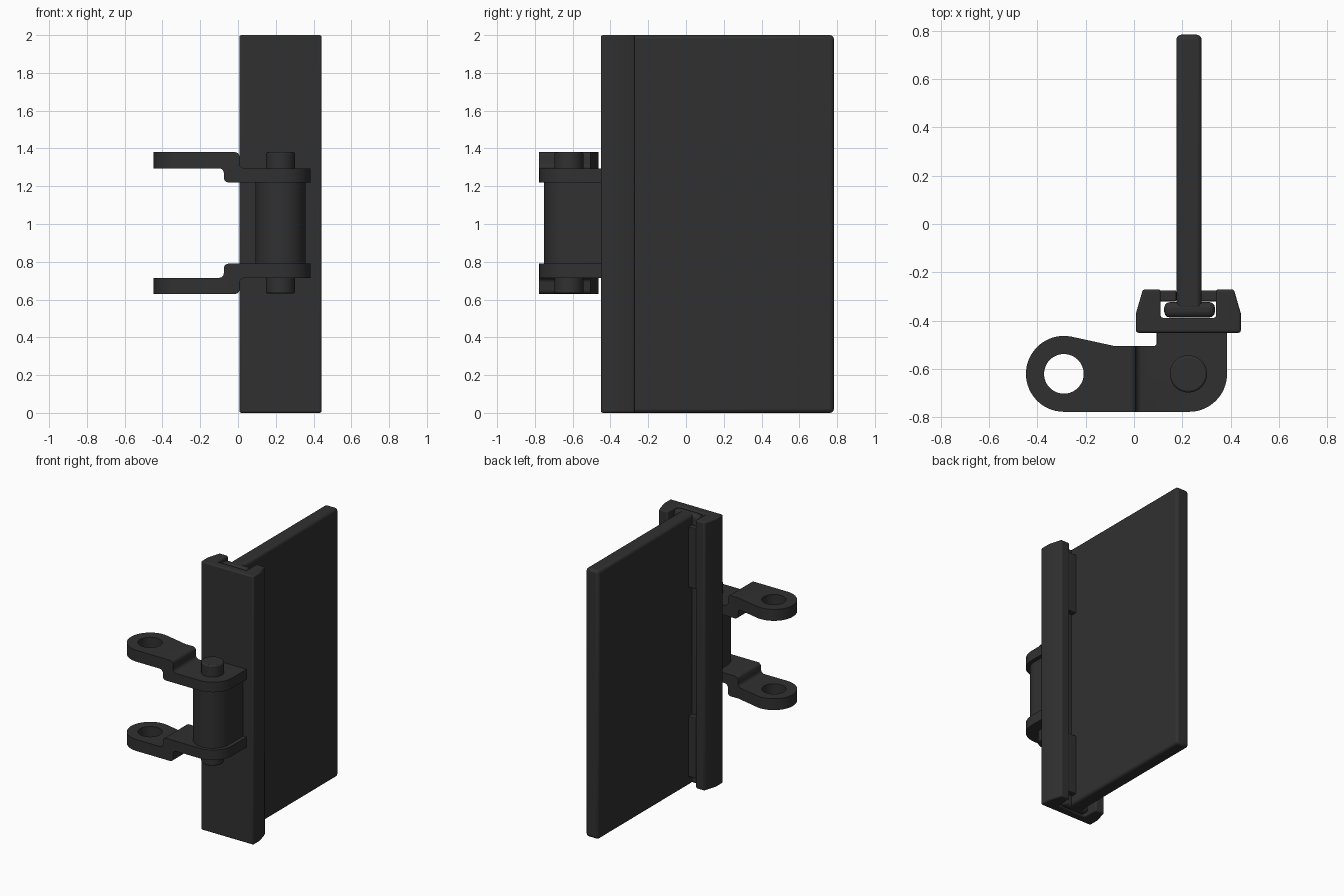
import bpy, bmesh
from math import sin, cos, radians, pi
from mathutils import Vector

if "Cube" in bpy.data.objects:
    bpy.data.objects.remove(bpy.data.objects["Cube"])

CX, PY = 0.225, -0.62          # channel centre line and pin position
mat = bpy.data.materials.new("dark_plastic")
mat.diffuse_color = (0.03, 0.03, 0.03, 1)
mat.use_nodes = True
mat.node_tree.nodes["Principled BSDF"].inputs["Base Color"].default_value = mat.diffuse_color


def arc(cx, cy, r, a0, a1, n=16):
    return [(cx + r * cos(radians(a0 + (a1 - a0) * i / n)),
             cy + r * sin(radians(a0 + (a1 - a0) * i / n))) for i in range(n + 1)]


def prism(name, pts, lo, hi, axis="z", bevel=0.0, segs=3):
    """Extrude a profile: (x, y) along z, or (x, z) along y."""
    bm = bmesh.new()
    vs = [bm.verts.new((a, b, lo) if axis == "z" else (a, lo, b)) for a, b in pts]
    face = bm.faces.new(vs)
    ext = bmesh.ops.extrude_face_region(bm, geom=[face])
    d = Vector((0, 0, hi - lo)) if axis == "z" else Vector((0, hi - lo, 0))
    bmesh.ops.translate(bm, vec=d, verts=[g for g in ext["geom"] if isinstance(g, bmesh.types.BMVert)])
    bmesh.ops.recalc_face_normals(bm, faces=bm.faces)
    me = bpy.data.meshes.new(name)
    bm.to_mesh(me)
    bm.free()
    me.materials.append(mat)
    ob = bpy.data.objects.new(name, me)
    bpy.context.collection.objects.link(ob)
    if bevel:
        m = ob.modifiers.new("bevel", "BEVEL")
        m.width, m.segments, m.limit_method = bevel, segs, "ANGLE"
        m.angle_limit = radians(35)
    return ob


def box(name, x0, x1, y0, y1, z0, z1, bevel=0.0):
    return prism(name, [(x0, y0), (x1, y0), (x1, y1), (x0, y1)], z0, z1, bevel=bevel)


def apply_boolean(ob, other, op):
    m = ob.modifiers.new("bool", "BOOLEAN")
    m.object, m.operation, m.solver = other, op, "EXACT"
    bpy.context.view_layer.objects.active = ob
    bpy.ops.object.modifier_apply(modifier=m.name)
    bpy.data.objects.remove(other)


# paddle plate with its rounded foot held in the channel
box("paddle", CX - 0.05, CX + 0.055, -0.36, 0.783, 0, 2, 0.02)
box("paddle_foot", CX - 0.1, CX + 0.11, -0.387, -0.323, 0.0, 2, 0.024)

# U-shaped channel with sloped shoulders
half = [(0.217, -0.45), (0.217, -0.37), (0.188, -0.27), (0.115, -0.27), (0.115, -0.388)]
channel = [(CX + x, y) for x, y in half] + [(CX - x, y) for x, y in reversed(half)]
prism("channel", channel, 0, 2, bevel=0.01)

# retaining tabs beside the paddle
for side in (-1, 1):
    for z0, z1 in ((0.07, 0.52), (1.48, 1.93)):
        xs = sorted((CX + side * 0.05, CX + side * 0.13))
        box("retaining_tab", xs[0], xs[1], -0.32, -0.275, z0, z1, 0.005)

# cranked link plates: top outline intersected with a stepped side profile
outline = ([(0.385, -0.445)] + [(0.095, -0.445), (0.095, -0.49)]
           + arc(0.08, -0.49, 0.015, 0, -90, 4)[1:] + [(-0.08, -0.505)]
           + arc(-0.29, PY, 0.157, 78, 270, 32)
           + arc(0.228, PY, 0.157, 270, 360, 16))
lower = [(-0.5, 0.29), (-0.1, 0.29)] + arc(-0.1, 0.265, 0.025, 90, 0, 4)[1:] \
    + arc(-0.05, 0.24, 0.025, 180, 270, 4)[1:] + [(0.5, 0.215)]
upper = [(0.5, 0.29), (0.03, 0.29)] + arc(0.03, 0.315, 0.022, 270, 180, 4)[1:] \
    + arc(-0.015, 0.352, 0.023, 0, 90, 4) + [(-0.5, 0.375)]
for s, name in ((1, "upper_link_plate"), (-1, "lower_link_plate")):
    z = sorted((1.005 + s * 0.18, 1.005 + s * 0.42))
    plate = prism(name, outline, z[0], z[1])
    step = prism("step", [(x, 1.005 + s * h) for x, h in lower + upper], -0.9, -0.3, "y")
    apply_boolean(plate, step, "INTERSECT")
    hole = prism("hole", arc(-0.29, PY, 0.082, 0, 352.5, 47), 0.4, 1.6)
    apply_boolean(plate, hole, "DIFFERENCE")

# barrel joined to the channel, and the pin through it
barrel = arc(CX, PY, 0.132, 180, 360, 32) + [(CX + 0.132, -0.445), (CX - 0.132, -0.445)]
prism("barrel", barrel, 0.785, 1.22)
prism("pin", arc(CX, PY, 0.077, 0, 352.5, 47), 0.632, 1.38, bevel=0.008, segs=2)

# smooth shading with crisp edges
bpy.ops.object.select_all(action="SELECT")
bpy.ops.object.shade_smooth_by_angle(angle=radians(35))
